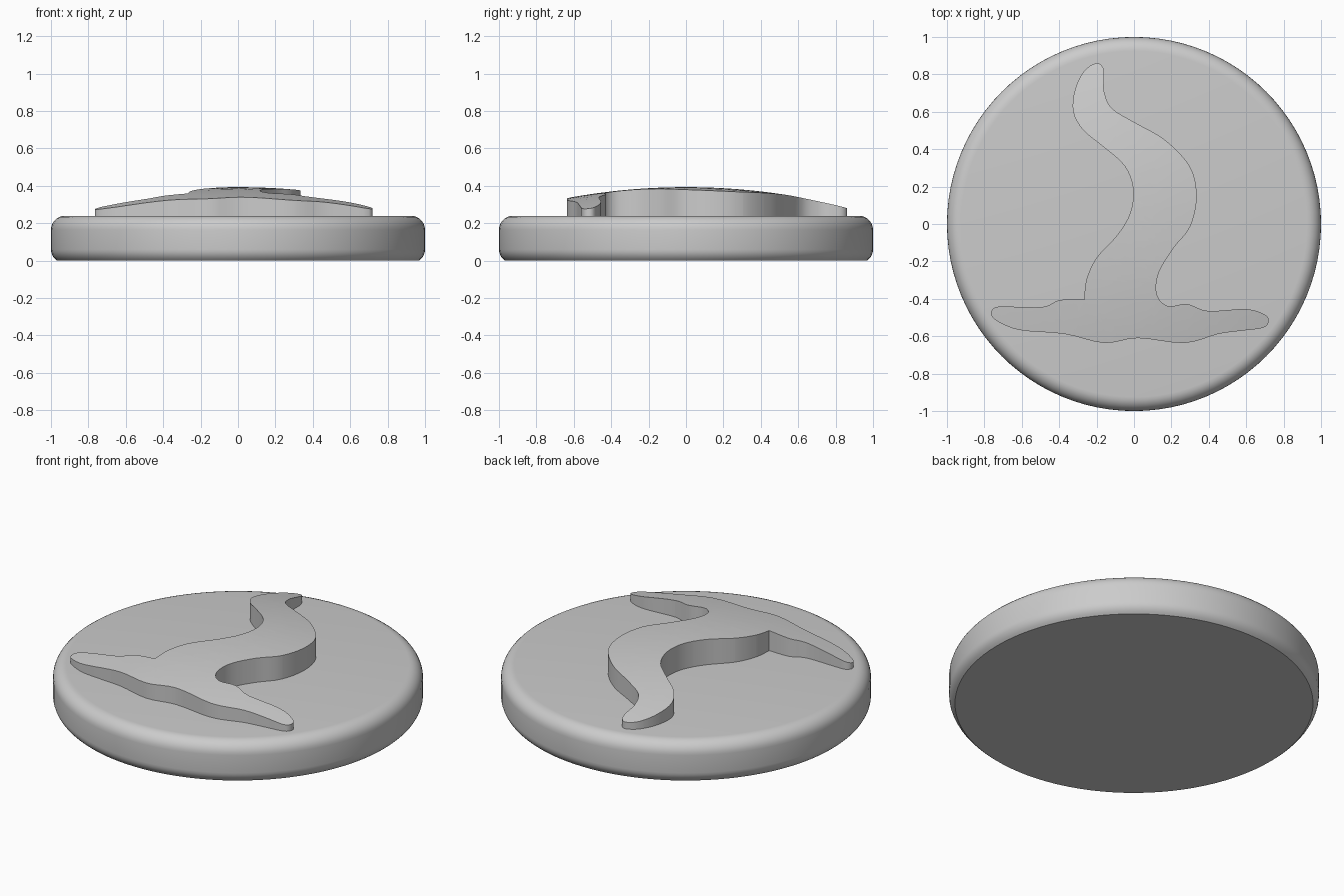
import bpy, bmesh, math
from mathutils import Vector

cube = bpy.data.objects.get("Cube")
if cube:
    bpy.data.objects.remove(cube, do_unlink=True)

# One grey for everything
grey = bpy.data.materials.new("plain grey")
grey.use_nodes = True
colour = (0.6, 0.6, 0.6, 1)
grey.diffuse_color = colour
for node in grey.node_tree.nodes:
    if node.type == "BSDF_PRINCIPLED":
        node.inputs["Base Color"].default_value = colour

BASE_TOP = 0.24


def finish(bm, name):
    """Turn a bmesh into a smooth shaded object with sharp corners kept."""
    bmesh.ops.recalc_face_normals(bm, faces=bm.faces[:])
    mesh = bpy.data.meshes.new(name)
    bm.to_mesh(mesh)
    bm.free()
    mesh.materials.append(grey)
    obj = bpy.data.objects.new(name, mesh)
    bpy.context.collection.objects.link(obj)
    bpy.ops.object.select_all(action="DESELECT")
    obj.select_set(True)
    bpy.context.view_layer.objects.active = obj
    bpy.ops.object.shade_smooth_by_angle(angle=math.radians(32))
    return obj


def arc(cx, cz, rx, rz, start, end, steps):
    """Points along an elliptical arc of the base profile, angles in degrees."""
    points = []
    for i in range(steps + 1):
        a = math.radians(start + (end - start) * i / steps)
        points.append((cx + rx * math.cos(a), cz + rz * math.sin(a)))
    return points


def build_base():
    """Round disc: crisp bottom edge, soft rim on top."""
    profile = [(0, 0)]
    profile += arc(0.91, 0.06, 0.09, 0.078, -50, 0, 5)
    profile[1] = (profile[1][0], 0)
    profile += arc(0.925, BASE_TOP - 0.075, 0.075, 0.075, 0, 90, 7)
    profile += [(0, BASE_TOP)]
    bm = bmesh.new()
    verts = [bm.verts.new((r, 0, z)) for r, z in profile]
    edges = [bm.edges.new(pair) for pair in zip(verts, verts[1:])]
    bmesh.ops.spin(bm, geom=verts + edges, cent=(0, 0, 0), axis=(0, 0, 1),
                   angle=math.tau, steps=96)
    bmesh.ops.remove_doubles(bm, verts=bm.verts[:], dist=1e-5)
    return finish(bm, "round_base")


# Relief outline: starts at the sharp corner, runs up the wavy stem and round the bar
OUTLINE = [
    (-.265, -.405), (-.255, -.3), (-.2, -.18), (-.09, -.06), (-.02, .06),
    (-.005, .19), (-.05, .31), (-.16, .41), (-.27, .5), (-.325, .6),
    (-.315, .72), (-.265, .82), (-.2, .86), (-.165, .835), (-.16, .775),
    (-.16, .71), (-.12, .62), (0, .545), (.165, .45), (.3, .305),
    (.335, .145), (.3, -.015), (.21, -.13), (.135, -.255), (.118, -.35),
    (.14, -.41), (.19, -.44), (.285, -.428), (.395, -.465), (.6, -.455),
    (.7, -.485), (.72, -.52), (.69, -.555), (.58, -.57), (.45, -.588),
    (.27, -.636), (.02, -.61), (-.16, -.636), (-.37, -.588), (-.61, -.567),
    (-.73, -.52), (-.765, -.48), (-.74, -.445), (-.66, -.442),
    (-.485, -.443), (-.395, -.406),
]


def smooth_loop(points, steps=4):
    """Spline through the points; the first point stays a hard corner."""
    pts = [Vector(p) for p in points]
    pts = [pts[0]] + pts + [pts[0], pts[0]]
    result = []
    for a, b, c, d in zip(pts, pts[1:], pts[2:], pts[3:]):
        for i in range(steps):
            t = i / steps
            result.append(b + (c - a) * (t / 2)
                          + (2 * a - 5 * b + 4 * c - d) * (t * t / 2)
                          + (3 * b - a - 3 * c + d) * (t ** 3 / 2))
    return result


def dome(x, y):
    """Height of the shallow spherical top of the relief."""
    radius = 3.5
    return 0.393 - radius + math.sqrt(radius ** 2 - x * x - y * y)


def build_relief():
    loop = smooth_loop(OUTLINE)
    bm = bmesh.new()
    low = [bm.verts.new((p.x, p.y, BASE_TOP - 0.02)) for p in loop]
    high = [bm.verts.new((p.x, p.y, 0.4)) for p in loop]
    count = len(loop)
    for i in range(count):
        j = (i + 1) % count
        bm.faces.new((low[i], low[j], high[j], high[i]))
    caps = [bm.faces.new(low), bm.faces.new(high)]
    bmesh.ops.triangulate(bm, faces=caps)
    # Slice into a grid so the top can follow the dome
    for axis in (Vector((1, 0, 0)), Vector((0, 1, 0))):
        for k in range(-9, 10):
            bmesh.ops.bisect_plane(bm, geom=bm.verts[:] + bm.edges[:] + bm.faces[:],
                                   dist=1e-5, plane_co=axis * (k * 0.1 + 0.003),
                                   plane_no=axis)
    for v in bm.verts:
        if v.co.z > 0.3:
            v.co.z = dome(v.co.x, v.co.y)
    return finish(bm, "wavy_relief")


build_base()
build_relief()
